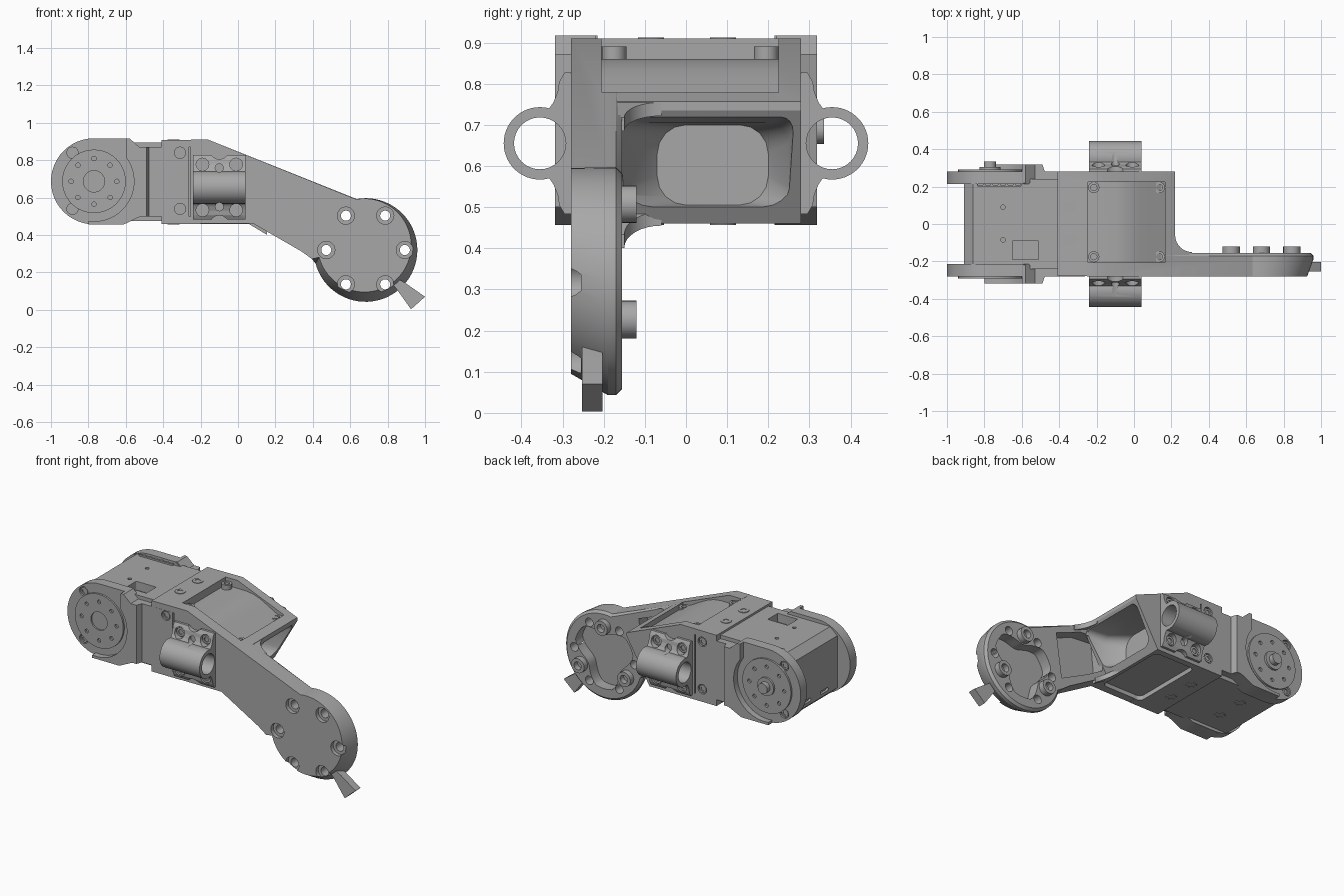
import bpy, bmesh, math
from math import sin, cos, pi, radians
from mathutils import Vector

if "Cube" in bpy.data.objects:
    bpy.data.objects.remove(bpy.data.objects["Cube"])

grey = bpy.data.materials.new("machined_grey")
grey.use_nodes = True
grey.diffuse_color = (0.39, 0.39, 0.39, 1)
grey.node_tree.nodes["Principled BSDF"].inputs["Base Color"].default_value = (0.39, 0.39, 0.39, 1)


def place(axis, p, d):
    return {"x": (d, p[0], p[1]), "y": (p[0], d, p[1]), "z": (p[0], p[1], d)}[axis]


def loft(name, layers, axis="y", rule=None):
    """Skin a stack of equal-sized outlines [(points, depth), ...] along an axis."""
    bm = bmesh.new()
    rings = []
    for pts, d in layers:
        spots = [Vector(place(axis, p, d)) for p in pts]
        rings.append([bm.verts.new(rule(c) if rule else c) for c in spots])
    n = len(rings[0])
    for a, b in zip(rings, rings[1:]):
        for i in range(n):
            bm.faces.new((a[i], a[(i + 1) % n], b[(i + 1) % n], b[i]))
    bm.faces.new(rings[0])
    bm.faces.new(rings[-1])
    bmesh.ops.recalc_face_normals(bm, faces=bm.faces)
    me = bpy.data.meshes.new(name)
    bm.to_mesh(me)
    bm.free()
    me.materials.append(grey)
    ob = bpy.data.objects.new(name, me)
    bpy.context.collection.objects.link(ob)
    return ob


def prism(name, pts, a, b, axis="y", rule=None):
    return loft(name, [(pts, a), (pts, b)], axis, rule)


def arc(c, r, a0, a1, n):
    return [(c[0] + r * cos(radians(a0 + (a1 - a0) * i / n)),
             c[1] + r * sin(radians(a0 + (a1 - a0) * i / n))) for i in range(n + 1)]


def circle(c, r, n=32):
    return arc(c, r, 0, 360, n)[:-1]


def rect(a0, a1, b0, b1, r=0.03):
    return (arc((a1 - r, b1 - r), r, 0, 90, 4) + arc((a0 + r, b1 - r), r, 90, 180, 4)
            + arc((a0 + r, b0 + r), r, 180, 270, 4) + arc((a1 - r, b0 + r), r, 270, 360, 4))


def cut(ob, *cutters):
    for c in cutters:
        c.hide_render = True
        m = ob.modifiers.new("cut", "BOOLEAN")
        m.operation, m.solver, m.object = "DIFFERENCE", "EXACT", c
        bpy.context.view_layer.objects.active = ob
        bpy.ops.object.modifier_apply(modifier=m.name)
        bpy.data.objects.remove(c)


def screw(name, c, d, s, axis="y", r=0.032, h=0.004, sink=0.003):
    """Round head with a socket; s is the outward direction."""
    hole = circle(c, r * 0.55, 20)
    return loft(name, [(circle(c, r, 20), d - s * 0.01), (circle(c, r, 20), d + s * h),
                       (hole, d + s * h), (hole, d + s * (h - sink))], axis)


hub = (-0.77, 0.687)

# Motor housing
body = prism("motor_housing", [(-0.91, 0.85), (-0.86, 0.895), (-0.25, 0.895), (-0.25, 0.475),
                               (-0.86, 0.475), (-0.91, 0.52)], -0.24, 0.24)
cut(body, prism("notch", rect(-0.65, -0.51, -0.19, -0.09, 0.005), 0.84, 1, "z"))
for y in (-0.085, 0.09):
    cut(body, prism("pin_hole", circle((-0.7, y), 0.012, 12), 0.87, 1, "z"),
        prism("end_slot", rect(y - 0.04, y + 0.04, 0.54, 0.56, 0.008), -1, -0.895, "x"))
    for x in (-0.345, -0.7):
        screw("bottom_screw", (x, y), 0.46 if x > -0.5 else 0.475, -1, "z")

# Side covers, step flanges and horns on both sides
cover_outline = (arc(hub, 0.23, 90, 270, 24) + [(-0.61, 0.457), (-0.52, 0.5), (-0.262, 0.5),
                                                 (-0.262, 0.872), (-0.53, 0.872), (-0.59, 0.917)])
flange_outline = [(-0.6, 0.917), (-0.58, 0.917), (-0.53, 0.872), (-0.455, 0.872), (-0.455, 0.5),
                  (-0.52, 0.5), (-0.61, 0.457), (-0.8, 0.457), (-0.8, 0.55), (-0.6, 0.65)]
for s, side in ((-1, "front"), (1, "back")):
    cover = prism(side + "_cover", cover_outline, s * 0.215, s * 0.28)
    flange = prism(side + "_cover_step", flange_outline, s * 0.22, s * 0.318,
                   rule=lambda v: v - Vector((0.035, 0, 0)) if abs(v.y) > 0.3 and v.x > -0.46 else v)
    cut(flange, prism("disc_clearance", circle(hub, 0.214, 48), s * 0.1, s * 0.5))
    for x, z in ((-0.885, 0.84), (-0.885, 0.54), (-0.31, 0.84), (-0.31, 0.54)):
        cut(cover, prism("screw_seat", circle((x, z), 0.03, 20), s * 0.268, s * 0.4))
        screw(side + "_cover_screw", (x, z), s * 0.268, s, r=0.024, h=0.008, sink=0.006)
    big, mid = circle(hub, 0.17, 40), circle(hub, 0.057, 40)
    horn = loft(side + "_horn", [(big, s * 0.26), (big, s * 0.292), (mid, s * 0.292),
                                 (mid, s * (0.282 if s < 0 else 0.305))])
    for i in range(8):
        p = (hub[0] + 0.122 * cos(i * pi / 4), hub[1] + 0.122 * sin(i * pi / 4))
        cut(horn, prism("horn_hole", circle(p, 0.012, 12), s * 0.278, s * 0.4))
prism("back_shaft", circle(hub, 0.033, 20), 0.29, 0.335)
connector = prism("connector_strip", rect(-0.84, -0.6, 0.2, 0.25, 0.01), 0.85, 0.905, "z")
for i in range(6):
    x = -0.82 + i * 0.04
    cut(connector, prism("slot", rect(x - 0.014, x + 0.014, 0.208, 0.24, 0.005), 0.88, 1, "z"))


def roof(x):
    return 0.91 - 0.404 * (x + 0.16)


def hollow_out(ob):
    """Roof window, floor window and the flared hollow at the open end."""
    cut(ob,
        loft("end_hollow", [(rect(-0.17, 0.264, 0.44, 0.72), 0.22), (rect(-0.15, 0.25, 0.5, 0.705, 0.05), 0.1),
                            (rect(-0.07, 0.2, 0.505, 0.7, 0.07), 0.0)], "x"),
        prism("roof_window", [(-0.245, 1.1), (-0.245, 0.86), (-0.1, 0.86), (-0.05, 0.853), (0, 0.835),
                              (0.04, 0.814), (0.165, 0.745), (0.165, 1.1)], -0.205, 0.225),
        prism("floor_window", rect(-0.24, 0.04, -0.23, 0.24), 0.4, 0.488, "z"))


# Bracket block: forked flanges over the housing, sloped roof, hollow end
block = prism("bracket_block", [(-0.41, 0.908), (-0.16, 0.91), (0.22, roof(0.22)), (0.22, 0.735),
                                (0.06, 0.46), (-0.41, 0.46), (-0.41, 0.5), (-0.255, 0.5),
                                (-0.255, 0.872), (-0.41, 0.872)], -0.279, 0.28)
cut(block, prism("arm_space", rect(-0.2, 0.4, 0.3, 1, 0.01), -0.4, -0.18))
hollow_out(block)

# Corner posts inside the roof window, flange screws
for y in (-0.175, 0.195):
    for x in (-0.215, 0.135):
        screw("window_post", (x, y), min(roof(x), 0.91) - 0.04, 1, "z", 0.03, 0.02, 0.015)
for y in (-0.085, 0.09):
    screw("flange_screw", (-0.345, y), 0.908, 1, "z")

# Fillet webs joining the block's roof and floor to the arm
for name, x0, z0, slope in (("roof_fillet", 0.2, roof(0.2) - 0.002, 0.404), ("floor_fillet", 0.045, 0.5, 0.6)):
    web = [(x0, -0.06)] + arc((x0 + 0.11, -0.06), 0.09, 180, 270, 8) + [(x0 + 0.11, -0.18), (x0, -0.18)]
    prism(name, web, 0, 1, "z",
          rule=lambda v: Vector((v.x, v.y, z0 - slope * (v.x - x0) - (0 if v.z > 0.5 else 0.033))))

# Arm with chamfered round end
pivot = (0.682, 0.32)


def arm_outline(c, r):
    return ([(-0.25, 0.462), (-0.25, 0.91), (-0.16, 0.91)] + arc(c, r, 100, -165, 48)
            + [(0.395, 0.272), (0.34, 0.312), (0.08, 0.462)])


arm = loft("arm", [(arm_outline((0.676, 0.345), 0.25), -0.28), (arm_outline(pivot, 0.277), -0.19),
                   (arm_outline(pivot, 0.277), -0.17), (arm_outline(pivot, 0.262), -0.155)])
lobes = []
for i in range(72):
    t = i * pi / 36
    r = min(0.208, 0.178 + 0.045 * cos(3 * (t - pi / 6)))
    lobes.append((pivot[0] + r * cos(t), pivot[1] + r * sin(t)))
cut(arm, prism("lobed_recess", lobes, -0.225, 0),
    prism("arm_recess", [(0.12, 0.7), (0.26, 0.69), (0.44, 0.62), (0.4, 0.34), (0.2, 0.44), (0.1, 0.5)], -0.235, 0))
hollow_out(arm)
for i in range(6):
    t = i * pi / 3
    p = (pivot[0] + 0.21 * cos(t), pivot[1] + 0.21 * sin(t) * 1.01)
    cut(arm, prism("bolt_hole", circle(p, 0.027, 20), -0.4, 0),
        prism("bolt_seat", circle(p, 0.046, 24), -0.4, -0.255))
for a in (90, 210, 330):
    p = (pivot[0] + 0.187 * cos(radians(a)), pivot[1] + 0.187 * sin(radians(a)))
    screw("arm_boss", p, -0.22, 1, r=0.046, h=0.1, sink=0.04)
prism("pointer_tab", [(0.8, 0.16), (0.85, 0.17), (0.9, 0.14), (1.0, 0.07), (0.925, 0.003), (0.845, 0.115)],
      -0.253, -0.203)

# Tube clamps on both sides of the bracket
ring = (0.355, 0.655)
half = [(0.27, 0.172), (0.295, 0.172), (0.308, 0.15), (0.312, 0.125), (0.322, 0.1)]
for s, side in ((-1, "front"), (1, "back")):
    outline = ([(u, ring[1] + h) for u, h in half] + arc(ring, 0.088, 105, -105, 30)
               + [(u, ring[1] - h) for u, h in reversed(half)])
    clamp = prism(side + "_clamp", [(s * u, z) for u, z in outline], -0.24, 0.04, "x")
    cut(clamp, prism("tube_bore", circle((s * ring[0], ring[1]), 0.063), -1, 1, "x"))
    for h in (-0.122, 0.122):
        z = ring[1] + h
        for x in (-0.19, -0.01):
            cut(clamp, prism("seat", circle((x, z), 0.034, 24), s * 0.295, s * 0.6))
            screw(side + "_clamp_screw", (x, z), s * 0.295, s, r=0.028, h=0.008, sink=0.007)
        cut(clamp, prism("notch", circle((-0.1, ring[1] + h * 0.85), 0.022, 16), s * 0.298, s * 0.6),
            prism("waist", circle((-0.1, ring[1] + h * 1.64), 0.05, 24), s * 0.2, s * 0.6))

# Smooth round walls, keep edges crisp
bpy.ops.object.select_all(action="DESELECT")
for ob in bpy.context.scene.objects:
    if ob.type == "MESH":
        ob.select_set(True)
        bpy.context.view_layer.objects.active = ob
bpy.ops.object.shade_smooth_by_angle(angle=radians(28))
